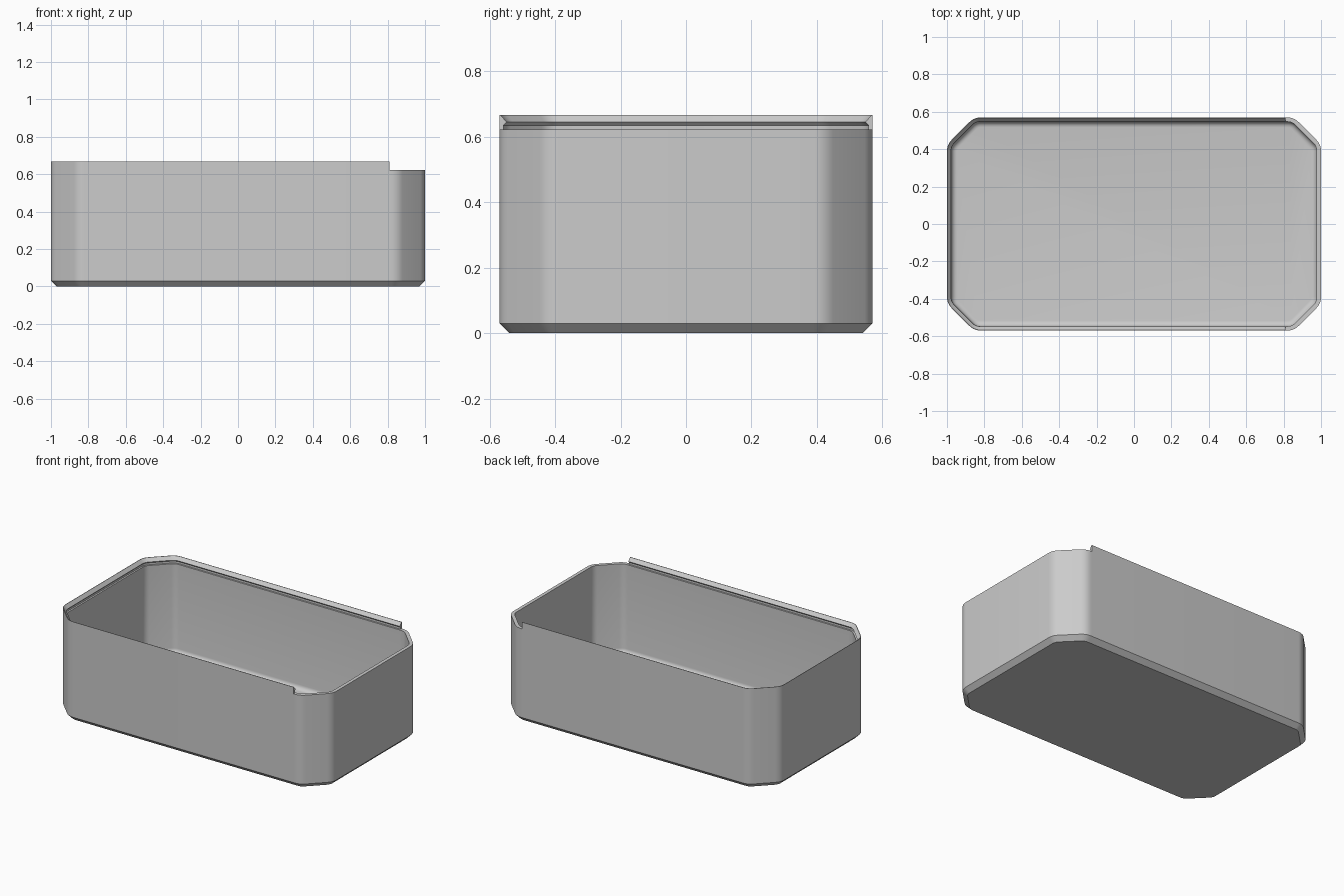
import bpy
import bmesh
import math

cube = bpy.data.objects.get("Cube")
if cube:
    bpy.data.objects.remove(cube, do_unlink=True)

HALF_X, HALF_Y, HEIGHT = 1.0, 0.57, 0.667
CHAMFER, ROUND = 0.145, 0.085
LEDGE, CUT_X = 0.622, 0.81
WALL, FLOOR, COVE = 0.023, 0.03, 0.03
STEPS = 5


def blend(corner, turn_start, radius):
    """Arc of 45 degrees that rounds one outline corner."""
    half = math.radians(22.5)
    mid = turn_start + half
    reach = radius / math.cos(half)
    cx = corner[0] - reach * math.cos(mid)
    cy = corner[1] - reach * math.sin(mid)
    return [(cx + radius * math.cos(turn_start + 2 * half * i / STEPS),
             cy + radius * math.sin(turn_start + 2 * half * i / STEPS))
            for i in range(STEPS + 1)]


def outline(inset):
    """Rounded octagon, starting and turning at the two rim ends."""
    a, b = HALF_X - inset, HALF_Y - inset
    c = CHAMFER - inset * (2 - math.sqrt(2))
    r = ROUND - inset
    quarter = blend((a, b - c), 0, r) + blend((a - c, b), math.pi / 4, r)
    right_back = quarter
    right_front = [(x, -y) for x, y in reversed(quarter)]
    left_back = [(-x, y) for x, y in reversed(quarter)]
    left_front = [(-x, -y) for x, y in quarter]
    return ([(CUT_X, -b)] + right_front + right_back
            + [(CUT_X, b)] + left_back + left_front)


bm = bmesh.new()
COUNT = len(outline(0))
RIM_START = 1 + 4 * (STEPS + 1)


def ring(inset, z):
    return [bm.verts.new((x, y, z)) for x, y in outline(inset)]


def bridge(lower, upper, first=0, last=COUNT):
    for i in range(first, last):
        j = (i + 1) % COUNT
        bm.faces.new((lower[i], lower[j], upper[j], upper[i]))


# Outer shell with bevelled foot
base = ring(0.03, 0)
foot = ring(0, 0.03)
outer = ring(0, LEDGE)
bm.faces.new(list(reversed(base)))
bridge(base, foot)
bridge(foot, outer)

# Ledge that carries the sliding lid
groove = ring(0.012, LEDGE)
inner = ring(WALL, LEDGE)
bridge(outer, groove, 0, RIM_START)
bridge(groove, inner)

# Inner wall, coved into the floor
previous = inner
for i in range(STEPS + 1):
    t = math.pi / 2 * i / STEPS
    current = ring(WALL + COVE * (1 - math.cos(t)),
                   FLOOR + COVE * (1 - math.sin(t)))
    bridge(previous, current)
    previous = current
bm.faces.new(previous)

# Dovetail rim around three sides, open at the right end
rim = [outer, ring(0, HEIGHT), ring(0.003, HEIGHT),
       ring(0.022, 0.645), ring(0.012, 0.635), groove]
for lower, upper in zip(rim, rim[1:]):
    bridge(lower, upper, RIM_START, COUNT)
bm.faces.new([loop[0] for loop in rim])
bm.faces.new([loop[RIM_START] for loop in reversed(rim)])

bmesh.ops.delete(bm, geom=[v for v in bm.verts if not v.link_faces],
                 context='VERTS')
bmesh.ops.recalc_face_normals(bm, faces=bm.faces[:])
mesh = bpy.data.meshes.new("box_body")
bm.to_mesh(mesh)
bm.free()

# Plain grey material
grey = bpy.data.materials.new("light_grey")
grey.use_nodes = True
colour = (0.6, 0.6, 0.6, 1)
grey.diffuse_color = colour
grey.node_tree.nodes["Principled BSDF"].inputs["Base Color"].default_value = colour
mesh.materials.append(grey)

box = bpy.data.objects.new("box_body", mesh)
bpy.context.collection.objects.link(box)
bpy.ops.object.select_all(action='DESELECT')
box.select_set(True)
bpy.context.view_layer.objects.active = box
bpy.ops.object.shade_smooth_by_angle(angle=math.radians(30))
